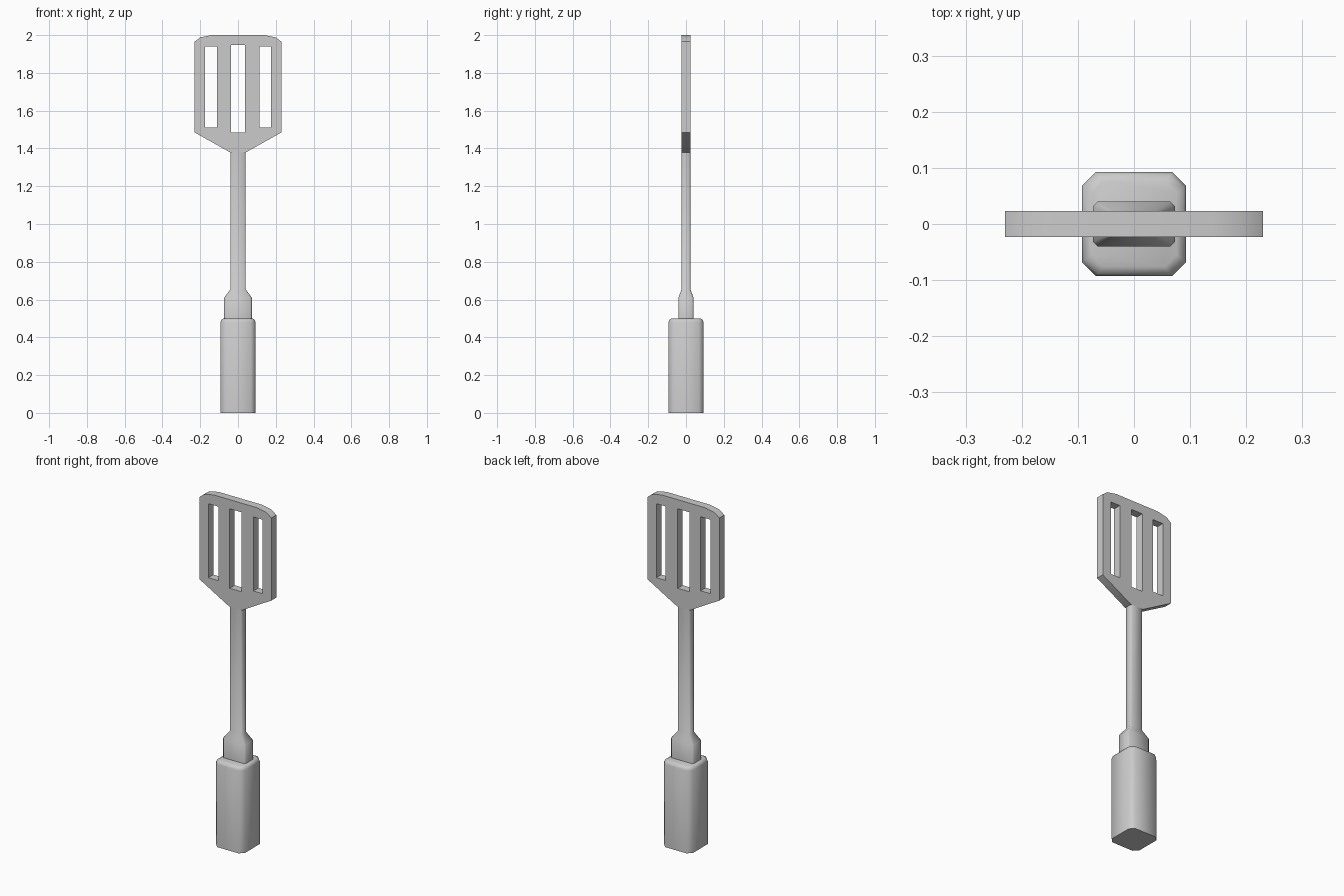
import bpy, bmesh
from math import radians

if "Cube" in bpy.data.objects:
    bpy.data.objects.remove(bpy.data.objects["Cube"])


def finish(obj, angle):
    bpy.ops.object.select_all(action='DESELECT')
    bpy.context.view_layer.objects.active = obj
    obj.select_set(True)
    bpy.ops.object.shade_smooth_by_angle(angle=radians(angle))


def loft(name, sections, angle):
    """Stack chamfered rectangles given as (z, half x, half y, chamfer)."""
    bm = bmesh.new()
    rings = []
    for z, x, y, c in sections:
        pts = [(x, -y + c), (x, y - c), (x - c, y), (-x + c, y),
               (-x, y - c), (-x, -y + c), (-x + c, -y), (x - c, -y)]
        rings.append([bm.verts.new((px, py, z)) for px, py in pts])
    for a, b in zip(rings, rings[1:]):
        for i in range(8):
            j = (i + 1) % 8
            bm.faces.new((a[i], a[j], b[j], b[i]))
    bm.faces.new(rings[0][::-1])
    bm.faces.new(rings[-1])
    bmesh.ops.recalc_face_normals(bm, faces=bm.faces)
    mesh = bpy.data.meshes.new(name)
    bm.to_mesh(mesh)
    bm.free()
    obj = bpy.data.objects.new(name, mesh)
    bpy.context.collection.objects.link(obj)
    finish(obj, angle)


# Grip with a rounded top rim
loft("grip", [(0, .093, .093, .025), (.48, .093, .093, .025),
              (.494, .088, .088, .024), (.5, .076, .076, .021)], 50)

# Collar tapering into the long shaft
loft("collar_and_shaft", [(.49, .073, .04, .008), (.61, .073, .04, .008),
                          (.655, .04, .023, .006), (1.38, .04, .023, .006)], 50)

# Slotted blade: mirrored outline with three holes
half = [(.04, 1.378), (.23, 1.485), (.23, 1.965), (.2, 1.988), (.14, 2.0)]
outline = half + [(-x, z) for x, z in reversed(half)]


def slot(x0, x1, z0, z1):
    return [(x0, z0), (x0, z1), (x1, z1), (x1, z0)]


loops = [outline, slot(-.175, -.11, 1.51, 1.94),
         slot(-.037, .037, 1.485, 1.947), slot(.115, .175, 1.51, 1.94)]
curve = bpy.data.curves.new("blade_profile", 'CURVE')
curve.dimensions = '2D'
curve.fill_mode = 'BOTH'
curve.extrude = .023
for pts in loops:
    sp = curve.splines.new('POLY')
    sp.points.add(len(pts) - 1)
    for p, (x, z) in zip(sp.points, pts):
        p.co = (x, z, 0, 1)
    sp.use_cyclic_u = True
blade = bpy.data.objects.new("blade", curve)
bpy.context.collection.objects.link(blade)
blade.rotation_euler.x = radians(90)
bpy.ops.object.select_all(action='DESELECT')
bpy.context.view_layer.objects.active = blade
blade.select_set(True)
bpy.ops.object.convert(target='MESH')
blade = bpy.context.view_layer.objects.active
bm = bmesh.new()
bm.from_mesh(blade.data)
bmesh.ops.remove_doubles(bm, verts=bm.verts, dist=.0005)
bmesh.ops.recalc_face_normals(bm, faces=bm.faces)
bm.to_mesh(blade.data)
bm.free()
finish(blade, 30)
